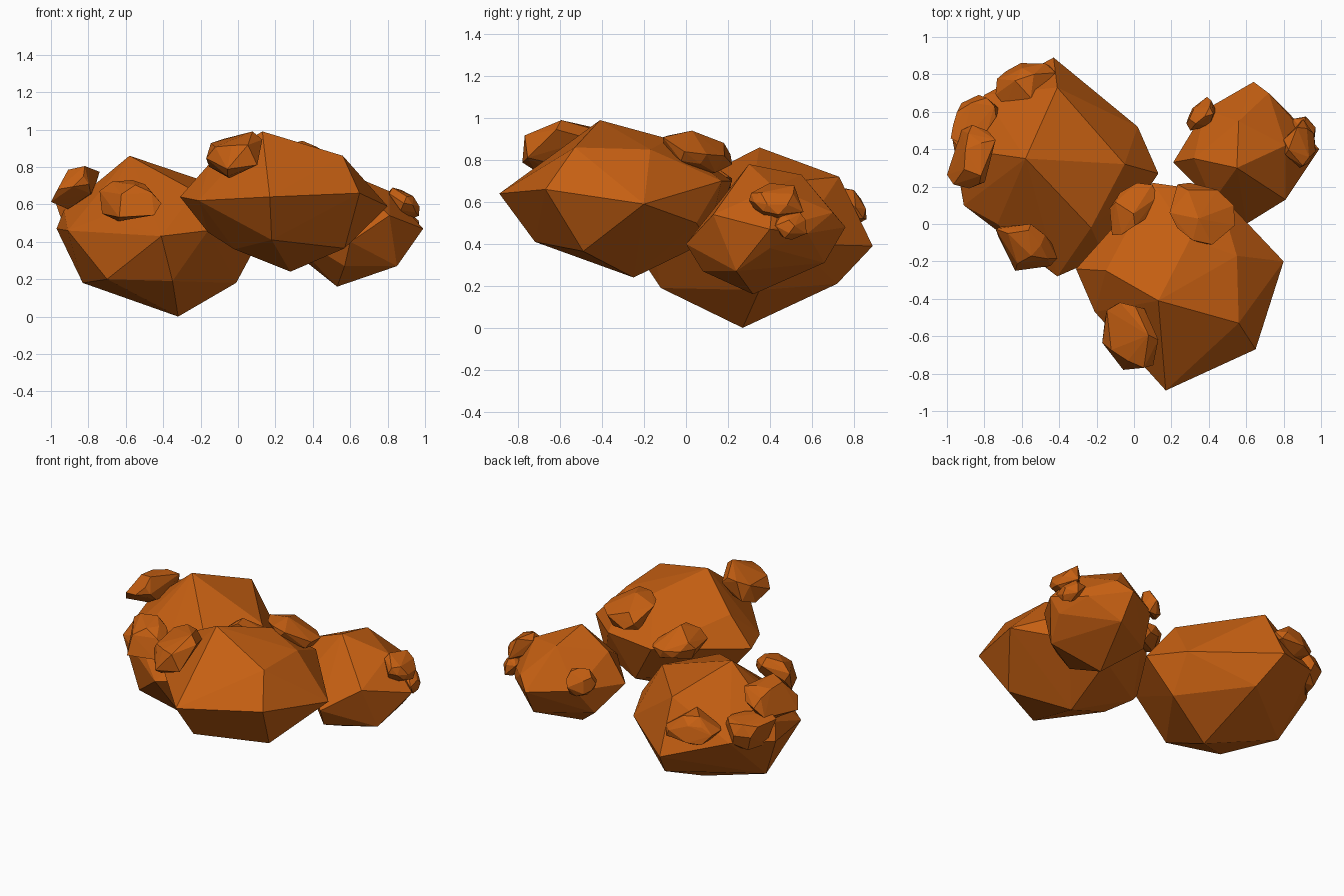
import bpy, bmesh, random
from mathutils import Vector

if "Cube" in bpy.data.objects:
    bpy.data.objects.remove(bpy.data.objects["Cube"])

random.seed(11)
mat = bpy.data.materials.new("rust_rock")
mat.diffuse_color = (0.56, 0.115, 0.006, 1)
mat.use_nodes = True
mat.node_tree.nodes["Principled BSDF"].inputs["Base Color"].default_value = mat.diffuse_color


def faceted_hull(name, points):
    """Flat-faced rock wrapped around a set of corner points."""
    bm = bmesh.new()
    for p in points:
        bm.verts.new(p)
    res = bmesh.ops.convex_hull(bm, input=bm.verts[:])
    loose = {v for v in res["geom_interior"] + res["geom_unused"]
             if isinstance(v, bmesh.types.BMVert) and v.is_valid}
    bmesh.ops.delete(bm, geom=list(loose), context="VERTS")
    bmesh.ops.recalc_face_normals(bm, faces=bm.faces[:])
    me = bpy.data.meshes.new(name)
    bm.to_mesh(me)
    bm.free()
    me.materials.append(mat)
    ob = bpy.data.objects.new(name, me)
    bpy.context.collection.objects.link(ob)


def pebble(name, centre, radii, parent):
    """Small rock lying flat on its boulder, fitted to a box."""
    out = (Vector(centre) - Vector(parent)).normalized()
    bm = bmesh.new()
    bmesh.ops.create_icosphere(bm, subdivisions=2, radius=1)
    pts = [v.co * random.uniform(0.92, 1.08) for v in bm.verts]
    bm.free()
    pts = [p - out * p.dot(out) * 0.4 for p in random.sample(pts, 18)]
    lo = [min(p[i] for p in pts) for i in range(3)]
    hi = [max(p[i] for p in pts) for i in range(3)]
    fit = [Vector([centre[i] + radii[i] * (2 * (p[i] - lo[i]) / (hi[i] - lo[i]) - 1)
                   for i in range(3)]) for p in pts]
    faceted_hull(name, fit)


# Three large boulders, corners from the crown down to the base
faceted_hull("left_boulder", [
    (-.58, .35, .86), (-.41, .73, .72), (-.05, .32, .68), (-.23, -.02, .67),
    (-.73, 0, .53), (-.41, -.28, .43), (-.16, -.17, .46), (.13, .27, .44),
    (.02, .52, .40), (-.43, .89, .39), (-.80, .69, .50), (-.97, .45, .47),
    (-.91, .10, .46), (-.93, .40, .57), (-.83, .35, .18), (-.70, -.03, .20),
    (-.35, -.12, .19), (-.01, .35, .18), (-.35, .72, .21), (-.32, .27, 0)])
faceted_hull("front_boulder", [
    (.13, -.41, .99), (.17, -.58, .86), (.56, -.53, .86), (.55, -.17, .85),
    (.30, -.08, .90), (-.15, -.25, .82), (.10, .22, .70), (.45, .17, .70),
    (.80, -.20, .59), (.65, -.67, .66), (.17, -.89, .64), (-.21, -.47, .62),
    (-.31, -.24, .64), (.55, .05, .50), (.30, .10, .41), (-.16, -.20, .45),
    (-.02, -.30, .36), (.18, -.72, .41), (.57, -.49, .365), (.28, -.25, .24)])
faceted_hull("right_boulder", [
    (.55, .30, .78), (.56, .55, .73), (.81, .42, .67), (.32, .35, .68),
    (.72, .70, .55), (.64, .76, .48), (.38, .61, .50), (.21, .33, .49),
    (.42, .12, .55), (.60, 0, .40), (.81, .13, .54), (.99, .40, .47),
    (.84, .58, .45), (.65, .66, .31), (.33, .48, .32), (.57, .08, .27),
    (.85, .24, .27), (.92, .40, .38), (.53, .32, .16)])

# Pebbles embedded in each boulder: name, centre, half sizes
LEFT, FRONT, RIGHT = (-.45, .3, .42), (.25, -.3, .6), (.6, .37, .46)
for name, c, r, parent in [
    ("left_side_pebble", (-.87, .36, .69), (.13, .17, .115), LEFT),
    ("left_back_pebble", (-.58, .745, .57), (.16, .115, .10), LEFT),
    ("left_front_pebble", (-.575, -.125, .62), (.165, .125, .11), LEFT),
    ("left_corner_pebble", (-.85, .56, .54), (.13, .13, .10), LEFT),
    ("front_crown_pebble", (.365, .055, .835), (.175, .165, .105), FRONT),
    ("front_back_pebble", (.0, .08, .73), (.13, .14, .10), FRONT),
    ("front_left_pebble", (-.02, -.60, .865), (.15, .18, .125), FRONT),
    ("right_outer_pebble", (.885, .43, .60), (.085, .13, .09), RIGHT),
    ("right_small_pebble", (.91, .50, .49), (.06, .075, .07), RIGHT),
    ("right_back_pebble", (.36, .59, .56), (.08, .09, .08), RIGHT),
]:
    pebble(name, c, r, parent)
